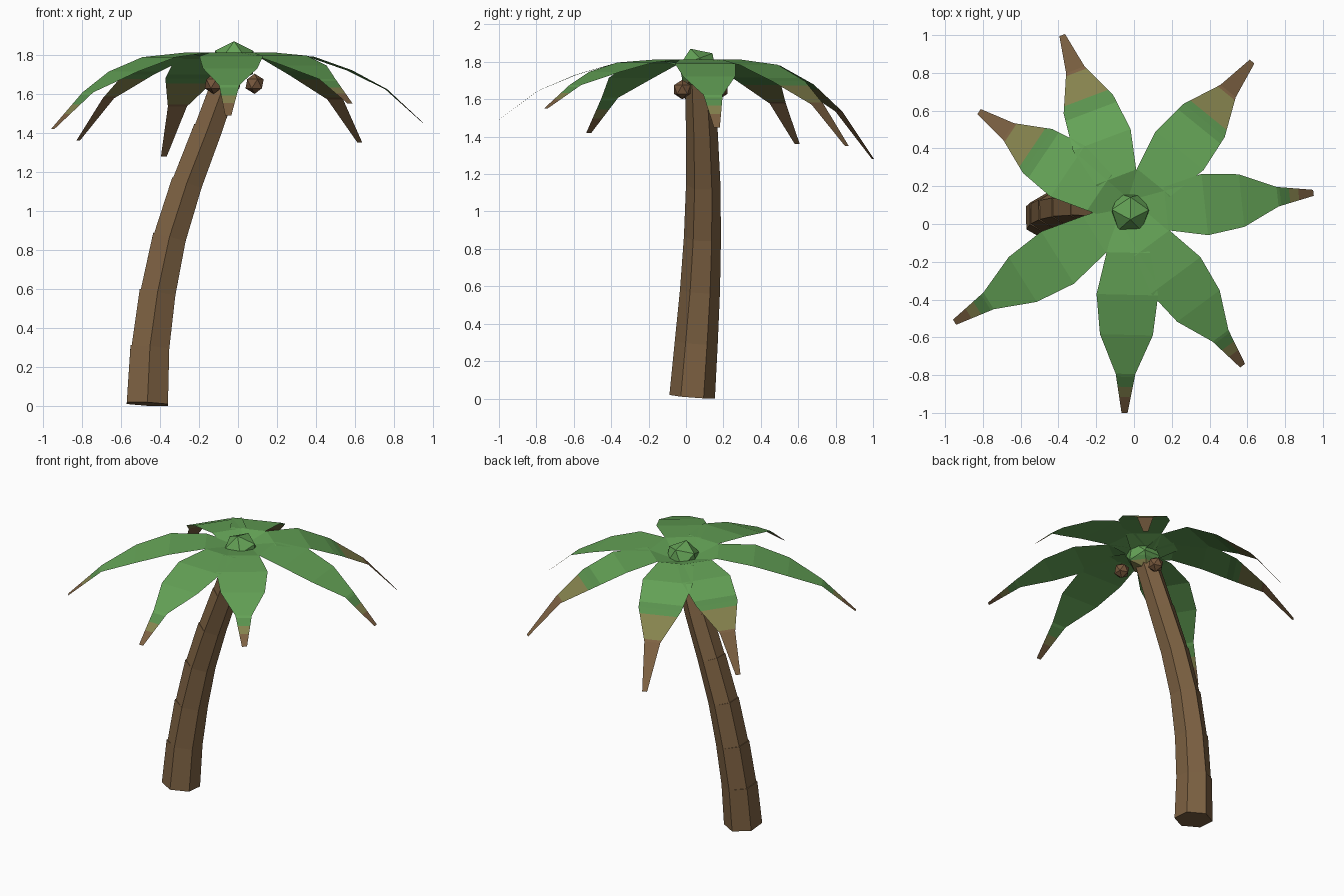
import bpy, bmesh, math
from mathutils import Vector, Matrix

cube = bpy.data.objects.get("Cube")
if cube:
    bpy.data.objects.remove(cube)


def material(name, rgb):
    m = bpy.data.materials.new(name)
    m.use_nodes = True
    m.diffuse_color = (*rgb, 1)
    m.node_tree.nodes["Principled BSDF"].inputs["Base Color"].default_value = (*rgb, 1)
    return m


LEAF = material("leaf green", (0.127, 0.361, 0.093))
DARK = material("dark leaf green", (0.102, 0.287, 0.076))
OLIVE = material("olive", (0.235, 0.225, 0.076))
BARK = material("bark brown", (0.205, 0.120, 0.055))
NUT = material("nut brown", (0.181, 0.095, 0.045))
BANDS = [LEAF, DARK, OLIVE, BARK]


def finish(name, bm, mats):
    mesh = bpy.data.meshes.new(name)
    bm.to_mesh(mesh)
    bm.free()
    for m in mats:
        mesh.materials.append(m)
    obj = bpy.data.objects.new(name, mesh)
    bpy.context.scene.collection.objects.link(obj)
    return obj


def interp(table, t):
    """Linear lookup in rows of (t, value, value)."""
    for a, b in zip(table, table[1:]):
        if t <= b[0]:
            f = (t - a[0]) / (b[0] - a[0])
            return [p + (q - p) * f for p, q in zip(a[1:], b[1:])]
    return list(table[-1][1:])


# Trunk: bent six-sided segments with a small ledge on the outer side of each joint
PATH = [Vector(p) for p in (
    (-0.465, 0.033, 0.01), (-0.452, 0.055, 0.30), (-0.413, 0.075, 0.58),
    (-0.352, 0.088, 0.865), (-0.262, 0.092, 1.145), (-0.155, 0.085, 1.42),
    (-0.045, 0.070, 1.72))]
RADII = [0.122, 0.115, 0.107, 0.099, 0.092, 0.085, 0.076]


def trunk_ring(bm, i, ledge):
    tangent = (PATH[min(i + 1, len(PATH) - 1)] - PATH[max(i - 1, 0)]).normalized()
    v = (Vector((0, 1, 0)) - tangent * tangent.y).normalized()
    u = v.cross(tangent)
    ring = []
    for k in range(6):
        a = math.radians(60 * k)
        d = v * math.cos(a) + u * math.sin(a)
        r = RADII[i] * (0.94 if ledge and d.x < -0.1 else 1)
        ring.append(bm.verts.new(PATH[i] + d * r))
    return ring


def bridge(bm, lower, upper):
    for k in range(6):
        j = (k + 1) % 6
        bm.faces.new((lower[k], lower[j], upper[j], upper[k]))


bm = bmesh.new()
ring = trunk_ring(bm, 0, False)
bm.faces.new(ring)
for i in range(1, len(PATH)):
    top = trunk_ring(bm, i, False)
    bridge(bm, ring, top)
    ring = top
    if i < len(PATH) - 1:
        ring = trunk_ring(bm, i, True)
        for k in range(6):
            j = (k + 1) % 6
            if (top[k].co - ring[k].co).length + (top[j].co - ring[j].co).length > 0.001:
                bm.faces.new((top[k], top[j], ring[j], ring[k]))
bm.faces.new(ring)
bmesh.ops.remove_doubles(bm, verts=bm.verts, dist=0.0005)
bmesh.ops.recalc_face_normals(bm, faces=bm.faces)
finish("trunk", bm, [BARK])

# Fronds: flat drooping blades, browning towards the tip
HUB = Vector((-0.025, 0.06, 1.812))
# fraction along, half width, share of droop
BLADE = [(0.04, 0.075, 0.10), (0.20, 0.115, 0.0), (0.41, 0.163, 0.06),
         (0.61, 0.140, 0.25), (0.805, 0.052, 0.52), (1.0, 0.016, 1.0)]
FRESH = (0.82, 0.87, 0.92)
DRY = (0.57, 0.645, 0.79)
FRONDS = {
    "front_frond": ((-0.05, -1.0, 1.49), FRESH),
    "front_left_frond": ((0.575, -0.75, 1.55), FRESH),
    "left_frond": ((0.95, 0.165, 1.45), FRESH),
    "back_left_frond": ((0.625, 0.86, 1.35), DRY),
    "back_frond": ((-0.38, 1.0, 1.28), DRY),
    "back_right_frond": ((-0.82, 0.595, 1.36), DRY),
    "front_right_frond": ((-0.95, -0.52, 1.42), FRESH),
}

for name, (tip, limits) in FRONDS.items():
    reach = Vector(tip) - HUB
    drop = reach.z
    reach.z = 0
    side = Vector((-reach.y, reach.x, 0)).normalized()
    bm = bmesh.new()
    last, last_t = None, 0
    for t in sorted([row[0] for row in BLADE] + list(limits)):
        half, sag = interp(BLADE, t)
        centre = HUB + reach * t + Vector((0, 0, drop * sag))
        pair = [bm.verts.new(centre + side * s * half) for s in (-1, 1)]
        if last:
            face = bm.faces.new((last[0], pair[0], pair[1], last[1]))
            middle = (t + last_t) / 2
            face.material_index = sum(middle > limit for limit in limits)
        last, last_t = pair, t
    finish(name, bm, BANDS)

# Crown bud: faceted ball, green above and browning underneath
bm = bmesh.new()
place = Matrix.Translation((-0.02, 0.063, 1.762)) @ Matrix.Rotation(0.35, 4, "X") \
    @ Matrix.Rotation(0.3, 4, "Z")
bmesh.ops.create_icosphere(bm, subdivisions=1, radius=0.115, matrix=place)
CUTS = (1.72, 1.70, 1.67)
for z in CUTS:
    bmesh.ops.bisect_plane(bm, geom=bm.verts[:] + bm.edges[:] + bm.faces[:],
                           plane_co=(0, 0, z), plane_no=(0, 0, 1))
for face in bm.faces:
    face.material_index = sum(face.calc_center_median().z < z for z in CUTS)
finish("crown_bud", bm, BANDS)

# Coconuts hanging around the top of the trunk
for name, spot in (("left_coconut", (0.085, -0.02, 1.652)),
                   ("right_coconut", (-0.125, 0.0, 1.652)),
                   ("back_coconut", (-0.03, 0.178, 1.652))):
    bm = bmesh.new()
    bmesh.ops.create_icosphere(bm, subdivisions=1, radius=0.052,
                               matrix=Matrix.Translation(spot))
    finish(name, bm, [NUT])
